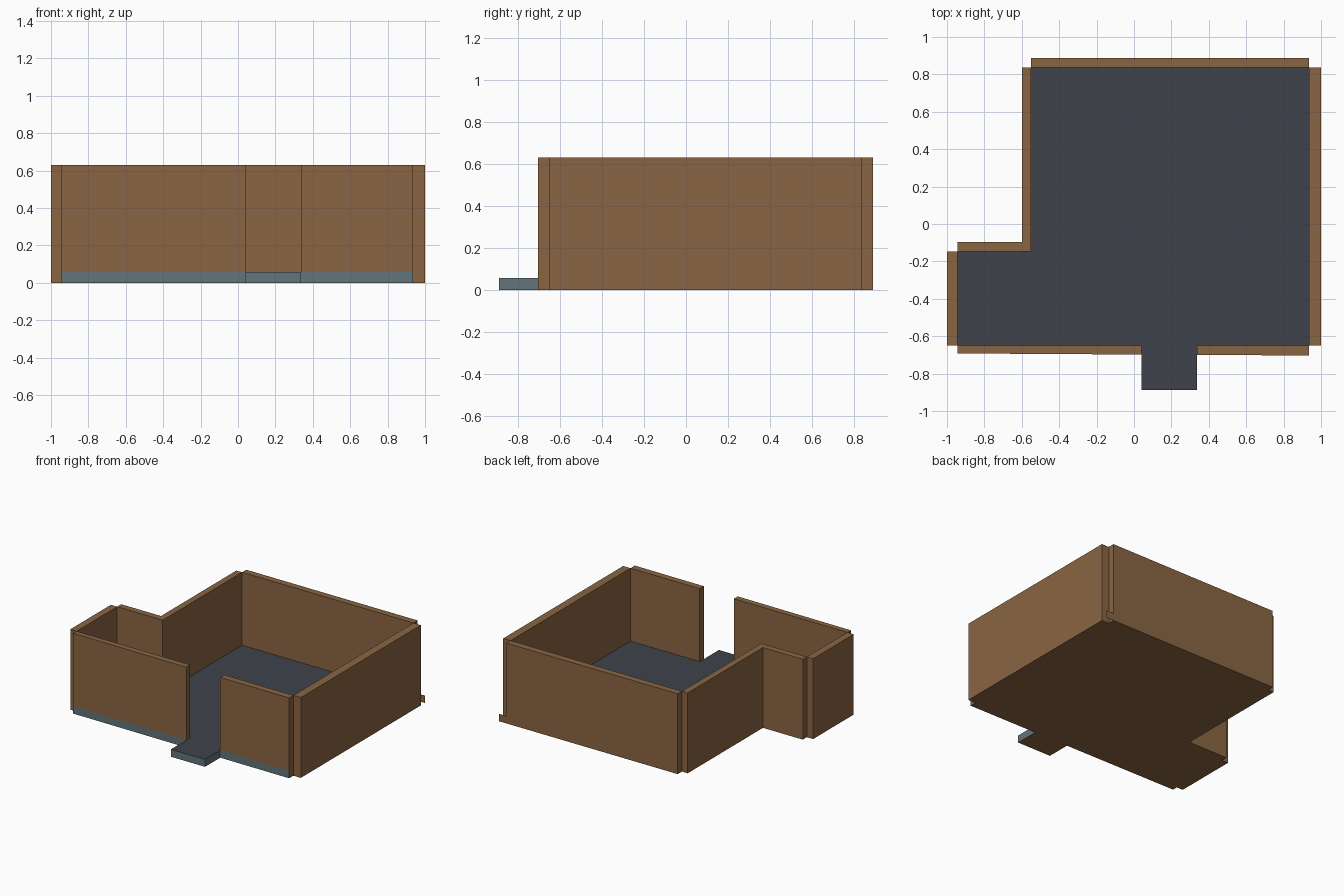
import bpy, bmesh

if "Cube" in bpy.data.objects:
    bpy.data.objects.remove(bpy.data.objects["Cube"])

WALL_H, FLOOR_H = 0.63, 0.058


def material(name, rgb):
    lin = [(c / 255 / 12.92) if c < 11 else ((c / 255 + 0.055) / 1.055) ** 2.4 for c in rgb]
    m = bpy.data.materials.new(name)
    m.diffuse_color = (*lin, 1)
    m.use_nodes = True
    m.node_tree.nodes["Principled BSDF"].inputs["Base Color"].default_value = m.diffuse_color
    return m


brown = material("brown_wall", (138, 101, 67))
dark = material("dark_floor", (63, 68, 75))
slate = material("slate_edge", (99, 116, 123))


def finish(name, bm, mats, rule=None):
    bmesh.ops.recalc_face_normals(bm, faces=bm.faces)
    for f in bm.faces:
        f.normal_update()
        if rule:
            f.material_index = rule(f)
    me = bpy.data.meshes.new(name)
    bm.to_mesh(me)
    bm.free()
    for m in mats:
        me.materials.append(m)
    ob = bpy.data.objects.new(name, me)
    bpy.context.collection.objects.link(ob)
    return ob


def prism(outline, height):
    """Extrude a plan outline straight up from the ground."""
    bm = bmesh.new()
    base = bm.faces.new([bm.verts.new((x, y, 0)) for x, y in outline])
    top = bmesh.ops.extrude_face_region(bm, geom=[base])["geom"]
    bmesh.ops.translate(bm, vec=(0, 0, height),
                        verts=[v for v in top if isinstance(v, bmesh.types.BMVert)])
    return bm


def rect(x0, x1, y0, y1):
    return [(x0, y0), (x1, y0), (x1, y1), (x0, y1)]


# Plan lines of the inner room
L, N, R = -0.945, -0.55, 0.936        # left, notch and right
F, M, B = -0.65, -0.147, 0.836        # front, notch and back
D0, D1 = 0.04, 0.336                  # doorway

# Floor with doorstep: dark on top, slate sides, brown underneath
floor = [(L, F), (D0, F), (D0, -0.888), (D1, -0.888), (D1, F), (R, F),
         (R, B), (N, B), (N, M), (L, M)]
finish("floor", prism(floor, FLOOR_H), [dark, slate, brown],
       lambda f: 0 if f.normal.z > 0.5 else 2 if f.normal.z < -0.5 else 1)

# Plain walls outside the floor edges, mitred at the inner corner
walls = {
    "left_wall": rect(-1, L, F, M),
    "right_wall": rect(R, 1, F, B),
    "back_wall": rect(N, R, B, 0.888),
    "notch_front_wall": [(L, M), (N, M), (-0.60, -0.097), (L, -0.097)],
    "notch_side_wall": [(N, M), (N, B), (-0.60, B), (-0.60, -0.097)],
}
for name, outline in walls.items():
    finish(name, prism(outline, WALL_H), [brown])

# Front walls either side of the doorway, with a slate band along the foot
fronts = {
    "front_wall_left": [(L, -0.692), (D0, -0.698), (D0, F), (L, F)],
    "front_wall_right": [(D1, -0.70), (R, -0.703), (R, F), (D1, F)],
}
for name, outline in fronts.items():
    bm = prism(outline, WALL_H)
    bmesh.ops.bisect_plane(bm, geom=bm.verts[:] + bm.edges[:] + bm.faces[:],
                           plane_co=(0, 0, FLOOR_H), plane_no=(0, 0, 1))
    finish(name, bm, [brown, slate],
           lambda f: int(f.normal.y < -0.5 and f.calc_center_median().z < FLOOR_H))

# Flat foot plate sticking out at the back right corner
bm = bmesh.new()
bm.faces.new([bm.verts.new(p) for p in
              ((1, 0.888, 0), (R, 0.888, 0), (R, 0.888, FLOOR_H), (1, 0.888, FLOOR_H))])
finish("corner_foot_plate", bm, [brown])
